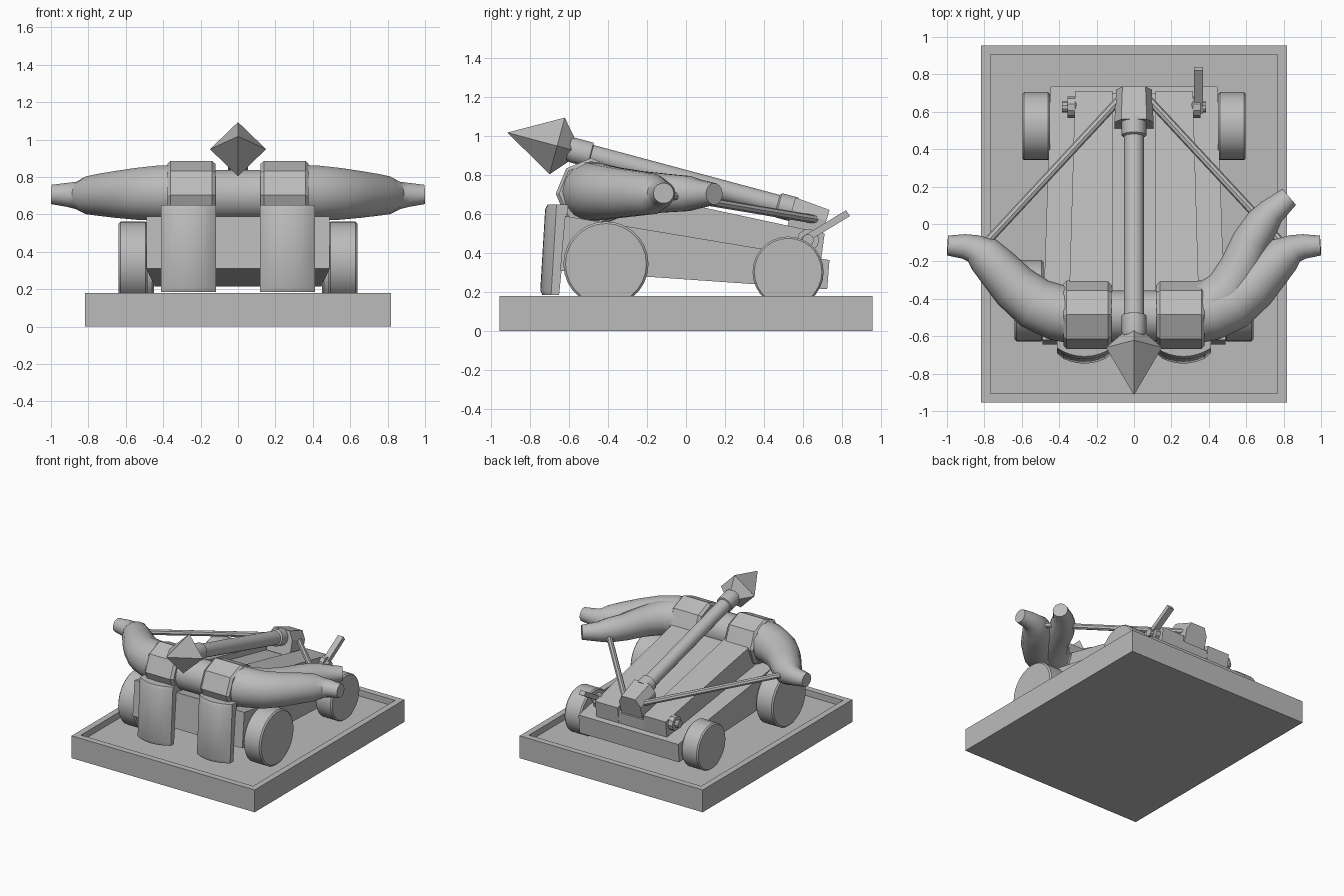
import bpy, bmesh, math
from mathutils import Vector

if "Cube" in bpy.data.objects:
    bpy.data.objects.remove(bpy.data.objects["Cube"])

grey = bpy.data.materials.new("stone_grey")
grey.diffuse_color = (0.5, 0.5, 0.5, 1)
grey.use_nodes = True
grey.node_tree.nodes["Principled BSDF"].inputs["Base Color"].default_value = grey.diffuse_color


def finish(name, bm, smooth=True):
    bmesh.ops.remove_doubles(bm, verts=bm.verts, dist=0.0005)
    bmesh.ops.recalc_face_normals(bm, faces=bm.faces)
    me = bpy.data.meshes.new(name)
    bm.to_mesh(me)
    bm.free()
    me.materials.append(grey)
    ob = bpy.data.objects.new(name, me)
    bpy.context.collection.objects.link(ob)
    if smooth:
        bpy.ops.object.select_all(action='DESELECT')
        ob.select_set(True)
        bpy.context.view_layer.objects.active = ob
        bpy.ops.object.shade_smooth_by_angle(angle=math.radians(32))
    return ob


def tube(name, pts, sides=12, smooth=True):
    """Sweep a ring along points given as (x, y, z, radius)."""
    bm = bmesh.new()
    P = [Vector(p[:3]) for p in pts]
    rings = []
    for i, p in enumerate(pts):
        a, b = P[max(i - 1, 0)], P[min(i + 1, len(P) - 1)]
        if (b - a).length < 1e-6:
            a, b = P[0], P[-1]
        t = (b - a).normalized()
        side = t.cross(Vector((0, 0, 1))).normalized()
        up = side.cross(t)
        ring = []
        for k in range(sides):
            w = math.tau * k / sides
            ring.append(bm.verts.new(P[i] + p[3] * (side * math.cos(w) + up * math.sin(w))))
        rings.append(ring)
    for r0, r1 in zip(rings, rings[1:]):
        for k in range(sides):
            j = (k + 1) % sides
            bm.faces.new((r0[k], r0[j], r1[j], r1[k]))
    bm.faces.new(rings[0])
    bm.faces.new(rings[-1])
    return finish(name, bm, smooth)


def loft(name, front, rear):
    """Solid between two matching outlines."""
    bm = bmesh.new()
    f = [bm.verts.new(v) for v in front]
    r = [bm.verts.new(v) for v in rear]
    bm.faces.new(f)
    bm.faces.new(r)
    for i in range(len(f)):
        j = (i + 1) % len(f)
        bm.faces.new((f[i], f[j], r[j], r[i]))
    return finish(name, bm, False)


def beam(name, xf, xr, yf, yr, zf, zr):
    """Tapered bar: x range, y (bottom, top) and z range at each end."""
    def end(x, y, z):
        return [(x[0], y[0], z[0]), (x[1], y[0], z[0]), (x[1], y[1], z[1]), (x[0], y[1], z[1])]
    return loft(name, end(xf, yf, zf), end(xr, yr, zr))


# Display base with a sunken floor
bm = bmesh.new()
bmesh.ops.create_cube(bm, size=1)
for v in bm.verts:
    v.co = (v.co.x * 1.636, v.co.y * 1.91, (v.co.z + 0.5) * 0.18)
top = max(bm.faces, key=lambda f: f.calc_center_median().z)
bmesh.ops.inset_region(bm, faces=[top], thickness=0.07)
floor = bmesh.ops.extrude_discrete_faces(bm, faces=[top])["faces"][0]
for v in floor.verts:
    v.co.z -= 0.05
finish("base", bm, False)

# Sloping chassis, twin upper beams and bolt channel
beam("chassis", (-0.49, 0.49), (-0.445, 0.445), (-0.645, -0.62), (0.723, 0.735),
     (0.31, 0.59), (0.215, 0.364))
for s, side in ((-1, "left"), (1, "right")):
    beam("upper_beam_" + side, (s * 0.115, s * 0.35), (s * 0.115, s * 0.315),
         (-0.5, -0.5), (0.69, 0.71), (0.5, 0.76), (0.35, 0.5))
beam("channel", (-0.115, 0.115), (-0.115, 0.115), (-0.5, -0.5), (0.69, 0.70),
     (0.5, 0.71), (0.35, 0.46))

# Wheels with recessed faces and hubs, plus axles
for label, y, z, r, x0, x1 in (("front", -0.41, 0.344, 0.218, 0.485, 0.638),
                               ("rear", 0.523, 0.303, 0.182, 0.45, 0.597)):
    for s, side in ((-1, "left"), (1, "right")):
        prof = [(x0, r * 0.95), (x0 + 0.01, r), (x1 - 0.01, r), (x1, r * 0.95),
                (x1, r * 0.84), (x1 - 0.015, r * 0.82), (x1 - 0.015, 0.05),
                (x1 - 0.003, 0.045)]
        tube(f"{label}_wheel_{side}", [(s * x, y, z, q) for x, q in prof], 28)
    tube(label + "_axle", [(-x0 - 0.02, y, z, 0.045), (x0 + 0.02, y, z, 0.045)], 12)

# Curved bow: middle, two matching limbs and the extra right limb
tube("bow_middle", [(-0.36, -0.485, 0.715, 0.152), (-0.12, -0.49, 0.705, 0.135),
                    (0.12, -0.49, 0.705, 0.135), (0.36, -0.485, 0.715, 0.152)], 14)
limb = [(0.3, -0.49, 0.715, 0.155), (0.42, -0.47, 0.715, 0.15), (0.53, -0.425, 0.71, 0.142),
        (0.64, -0.335, 0.707, 0.128), (0.73, -0.235, 0.705, 0.115), (0.8, -0.165, 0.702, 0.103),
        (0.86, -0.13, 0.702, 0.075), (0.91, -0.12, 0.705, 0.066), (0.997, -0.115, 0.707, 0.053)]
for s, side in ((-1, "left"), (1, "right")):
    tube("bow_limb_" + side, [(s * x, y, z, r) for x, y, z, r in limb], 14)
tube("bow_limb_rear", [(0.3, -0.485, 0.715, 0.15), (0.42, -0.435, 0.715, 0.142),
                       (0.51, -0.35, 0.712, 0.128), (0.57, -0.23, 0.71, 0.112),
                       (0.625, -0.09, 0.707, 0.1), (0.69, 0.01, 0.705, 0.092),
                       (0.735, 0.065, 0.703, 0.075), (0.83, 0.145, 0.703, 0.056)], 14)

for s, side in ((-1, "left"), (1, "right")):
    # Octagonal wraps around the bow
    tube("bow_wrap_" + side,
         [(s * 0.12, -0.485, 0.705, 0.165), (s * 0.14, -0.485, 0.705, 0.182),
          (s * 0.36, -0.485, 0.705, 0.182), (s * 0.378, -0.485, 0.705, 0.165)], 8, False)

    # Curved, tilted shields with bevelled rims
    bm = bmesh.new()
    cols, n = [], 8
    for i in range(n + 1):
        u = -1 + 2 * i / n
        x = s * 0.265 + u * 0.148
        bow = 0.045 * u * u
        rim = 0.012 if i in (0, n) else 0.0
        col = []
        for z, inset in ((0.185, 0.012), (0.21, 0), (0.625, 0), (0.65, 0.012)):
            yf = -0.748 + 0.06 * (z - 0.185) + bow + max(inset, rim)
            col.append(bm.verts.new((x, yf, z)))
        for z in (0.65, 0.185):
            col.append(bm.verts.new((x, -0.695 + 0.1 * (z - 0.185) + bow, z)))
        cols.append(col)
    for a, b in zip(cols, cols[1:]):
        for k in range(6):
            j = (k + 1) % 6
            bm.faces.new((a[k], a[j], b[j], b[k]))
    bm.faces.new(cols[0])
    bm.faces.new(cols[-1])
    finish("shield_" + side, bm)

    # Bowstring halves
    tube("bowstring_" + side, [(s * 0.07, 0.675, 0.57, 0.022), (s * 0.79, -0.1, 0.70, 0.022)], 8)

    # Winch ends on the rear deck
    tube("winch_end_" + side, [(s * x, 0.625, 0.467, r) for x, r in
                               ((0.3, 0.045), (0.315, 0.057), (0.355, 0.057), (0.355, 0.03),
                                (0.385, 0.03))], 10)

# Crank lever
beam("crank_lever", (0.32, 0.368), (0.32, 0.368), (0.61, 0.59), (0.84, 0.82),
     (0.45, 0.48), (0.59, 0.62))


# Bolt: every part lies on one sloping axis
def bolt(name, spec, sides, smooth=True):
    return tube(name, [(0, y, 0.772 - 0.268 * y, r) for y, r in spec], sides, smooth)


bolt("bolt_shaft", [(-0.53, 0.054), (0.6, 0.054)], 14)
bolt("bolt_socket", [(-0.6, 0.06), (-0.575, 0.066), (-0.49, 0.066), (-0.485, 0.05)], 14)
bolt("bolt_tail_ring", [(0.465, 0.05), (0.475, 0.066), (0.56, 0.066)], 14)
bolt("bolt_head", [(-0.575, 0.05), (-0.66, 0.15), (-0.915, 0.0001)], 4, False)

# Catch block behind the bolt
outline = [(-0.1, 0), (0.1, 0), (0.1, 0.12), (0.065, 0.18), (-0.065, 0.18), (-0.1, 0.12)]
loft("catch_block", [(x * 1.05, 0.51 + h * 0.28, 0.505 + h) for x, h in outline],
     [(x * 0.95, 0.685 + h * 0.28, 0.45 + h * 0.95) for x, h in outline])
